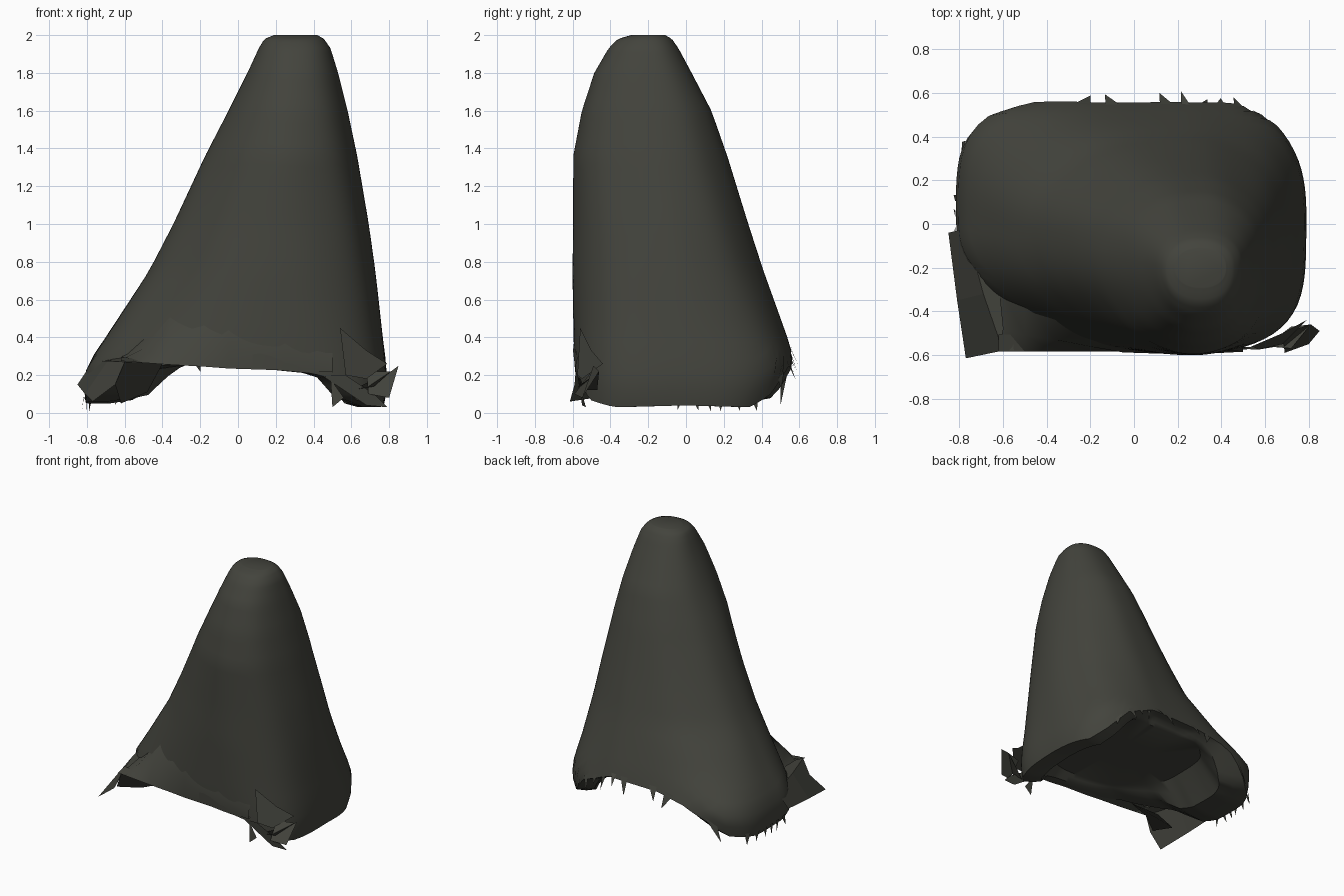
import bpy, bmesh, math, random
random.seed(4)

cloth = bpy.data.materials.new("dark olive cloth")
cloth.diffuse_color = (0.056, 0.057, 0.046, 1)

# height: left x, right x, front y, back y
KEYS = [(0.00, -0.79, 0.76, -0.57, 0.47), (0.10, -0.82, 0.79, -0.58, 0.53),
        (0.25, -0.80, 0.785, -0.59, 0.58), (0.40, -0.70, 0.765, -0.595, 0.535),
        (0.75, -0.475, 0.725, -0.60, 0.41), (1.00, -0.345, 0.69, -0.595, 0.33),
        (1.36, -0.175, 0.63, -0.595, 0.22), (1.60, -0.05, 0.58, -0.55, 0.135),
        (1.80, 0.05, 0.53, -0.485, 0.03), (1.93, 0.11, 0.49, -0.41, -0.04),
        (1.98, 0.14, 0.455, -0.36, -0.075), (2.00, 0.19, 0.42, -0.29, -0.11)]
# squareness by height of each corner: back right, back left, front left, front right
CORNERS = [(0.0, 3.2, 5.0, 1.95, 3.6), (0.25, 2.9, 4.6, 1.95, 3.2), (0.45, 2.5, 3.0, 1.9, 2.9),
           (0.75, 2.2, 2.15, 1.85, 2.6), (1.3, 2.1, 1.95, 1.85, 2.4), (2.0, 2.3, 2.2, 2.2, 2.3)]
# hem height by angle in degrees (0 = right, 90 = back, 180 = left, 270 = front)
HEM = [(0, 0.04), (38, 0.03), (48, 0.09), (60, 0.24), (80, 0.33), (110, 0.32), (121, 0.27),
       (128, 0.18), (134, 0.08), (150, 0.05), (180, 0.06), (195, 0.10), (212, 0.22), (240, 0.26),
       (290, 0.21), (300, 0.18), (310, 0.07), (325, 0.03), (360, 0.04)]


def lerp_table(table, v):
    if v <= table[0][0]:
        return table[0][1:]
    for a, b in zip(table, table[1:]):
        if v <= b[0]:
            f = (v - a[0]) / (b[0] - a[0])
            return tuple(p + (q - p) * f for p, q in zip(a[1:], b[1:]))
    return table[-1][1:]


def hem(a):
    return lerp_table(HEM, math.degrees(a))[0]


def body_point(a, z):
    """Point on the cloth: four superellipse quadrants around a drifting centre."""
    x0, x1, y0, y1 = lerp_table(KEYS, z)
    k = min(1, max(0, z / 2))
    cx, cy = 0.15 + 0.155 * k, -0.2 * k
    c, s = math.cos(a), math.sin(a)
    n = lerp_table(CORNERS, z)[(0 if c > 0 else 1) if s >= 0 else (3 if c > 0 else 2)]
    r = (abs(c) ** n + abs(s) ** n) ** (-1 / n)
    r *= 1 + 0.005 * math.sin(9 * a + 2 * z) * math.sin(math.pi * k)
    return (cx + r * c * (x1 - cx if c > 0 else cx - x0),
            cy + r * s * (y1 - cy if s > 0 else cy - y0), z)


def finish(name, bm, angle=40):
    bmesh.ops.recalc_face_normals(bm, faces=bm.faces)
    me = bpy.data.meshes.new(name)
    bm.to_mesh(me)
    bm.free()
    me.materials.append(cloth)
    ob = bpy.data.objects.new(name, me)
    bpy.context.collection.objects.link(ob)
    bpy.ops.object.select_all(action='DESELECT')
    ob.select_set(True)
    bpy.context.view_layer.objects.active = ob
    bpy.ops.object.shade_smooth_by_angle(angle=math.radians(angle))
    return ob


def sheet(name, rows, closed=False, cap=False):
    bm = bmesh.new()
    vs = [[bm.verts.new(p) for p in r] for r in rows]
    n = len(rows[0])
    for r, q in zip(vs, vs[1:]):
        for i in range(n if closed else n - 1):
            j = (i + 1) % n
            bm.faces.new((r[i], r[j], q[j], q[i]))
    if cap:
        bm.faces.new(vs[-1])
    return finish(name, bm)


def scraps(name, polys):
    bm = bmesh.new()
    for p in polys:
        bm.faces.new([bm.verts.new(v) for v in p])
    return finish(name, bm)


# Draped body
N, ROWS = 96, 36
angles = [2 * math.pi * i / N for i in range(N)]
rows = []
for r in range(ROWS + 1):
    t = math.sin(math.pi / 2 * r / ROWS)
    rows.append([body_point(a, hem(a) + t * (2 - hem(a))) for a in angles])
sheet("draped_body", rows, closed=True, cap=True)

# Underside: hem turned in, rising to a raised lining between the corner legs
under = []
for grow, mix in ((1.0, 0.0), (0.88, 0.0), (0.75, 0.08), (0.66, 0.6), (0.58, 1.0), (0.3, 1.0)):
    ring = []
    for a in angles:
        x, y, z = body_point(a, hem(a))
        ring.append((0.15 + (x - 0.15) * grow, y * (1 - (1 - grow) * (0.5 if grow > 0.5 else 1)),
                     z + (0.28 - z) * mix))
    under.append(ring)
sheet("underside_lining", under, closed=True, cap=True)

# Torn hem spikes along the back and left
spikes = []
for i in range(14, 49, 2):
    if random.random() < 0.85:
        a, b = angles[i], angles[i + 1]
        p, q = body_point(a, hem(a) + 0.03), body_point(b, hem(b) + 0.03)
        out = random.uniform(0.01, 0.06)
        m = (a + b) / 2 + random.uniform(-0.06, 0.06)
        x, y, h = body_point(m, hem(m))
        spikes.append((p, q, (x + out * math.cos(m) * 0.6, y + out * math.sin(m),
                              max(0.01, h - random.uniform(0.03, 0.1)))))
scraps("torn_hem", spikes)

# Front left flap: folded cloth sloping from the body out to the front hem
top = [(-0.62, -0.28, 0.30), (-0.50, -0.35, 0.40), (-0.36, -0.42, 0.53),
       (-0.18, -0.50, 0.54), (-0.05, -0.555, 0.50), (0.25, -0.585, 0.45), (0.5, -0.55, 0.35)]
mid = [(-0.60, -0.48, 0.29), (-0.50, -0.51, 0.34), (-0.36, -0.53, 0.40),
       (-0.18, -0.565, 0.40), (-0.05, -0.588, 0.37), (0.25, -0.598, 0.33), (0.5, -0.58, 0.27)]
low = [(x, -0.585, 0.275 - 0.06 * (i / 6)) for i, (x, _, _) in enumerate(top)]
inner = [(x, y + 0.08, z + 0.02) for x, y, z in low]
sheet("front_flap", [top, mid, low, inner])

# Left hanging scrap
scraps("left_scrap", [
    [(-0.85, -0.04, 0.15), (-0.77, -0.02, 0.27), (-0.69, -0.32, 0.275), (-0.81, -0.35, 0.10)],
    [(-0.81, -0.35, 0.10), (-0.69, -0.32, 0.275), (-0.60, -0.58, 0.27), (-0.65, -0.59, 0.15), (-0.77, -0.615, 0.06)],
    [(-0.77, -0.02, 0.27), (-0.58, -0.24, 0.31), (-0.55, -0.58, 0.275), (-0.60, -0.58, 0.27), (-0.69, -0.32, 0.275)],
    [(-0.65, -0.56, 0.15), (-0.60, -0.58, 0.27), (-0.40, -0.5, 0.26), (-0.48, -0.3, 0.11), (-0.62, -0.3, 0.05)]])

# Right crumpled corner
scraps("right_scrap", [
    [(0.54, -0.56, 0.45), (0.68, -0.50, 0.33), (0.79, -0.44, 0.26), (0.68, -0.55, 0.18), (0.57, -0.575, 0.20)],
    [(0.68, -0.50, 0.22), (0.81, -0.46, 0.22), (0.85, -0.49, 0.25), (0.80, -0.55, 0.08), (0.69, -0.59, 0.10)],
    [(0.44, -0.57, 0.20), (0.57, -0.575, 0.20), (0.72, -0.55, 0.10), (0.79, -0.53, 0.03), (0.68, -0.55, 0.04)],
    [(0.60, -0.56, 0.12), (0.72, -0.47, 0.12), (0.81, -0.46, 0.22), (0.72, -0.57, 0.14)],
    [(0.49, -0.56, 0.18), (0.56, -0.57, 0.08), (0.50, -0.575, 0.03)]])
